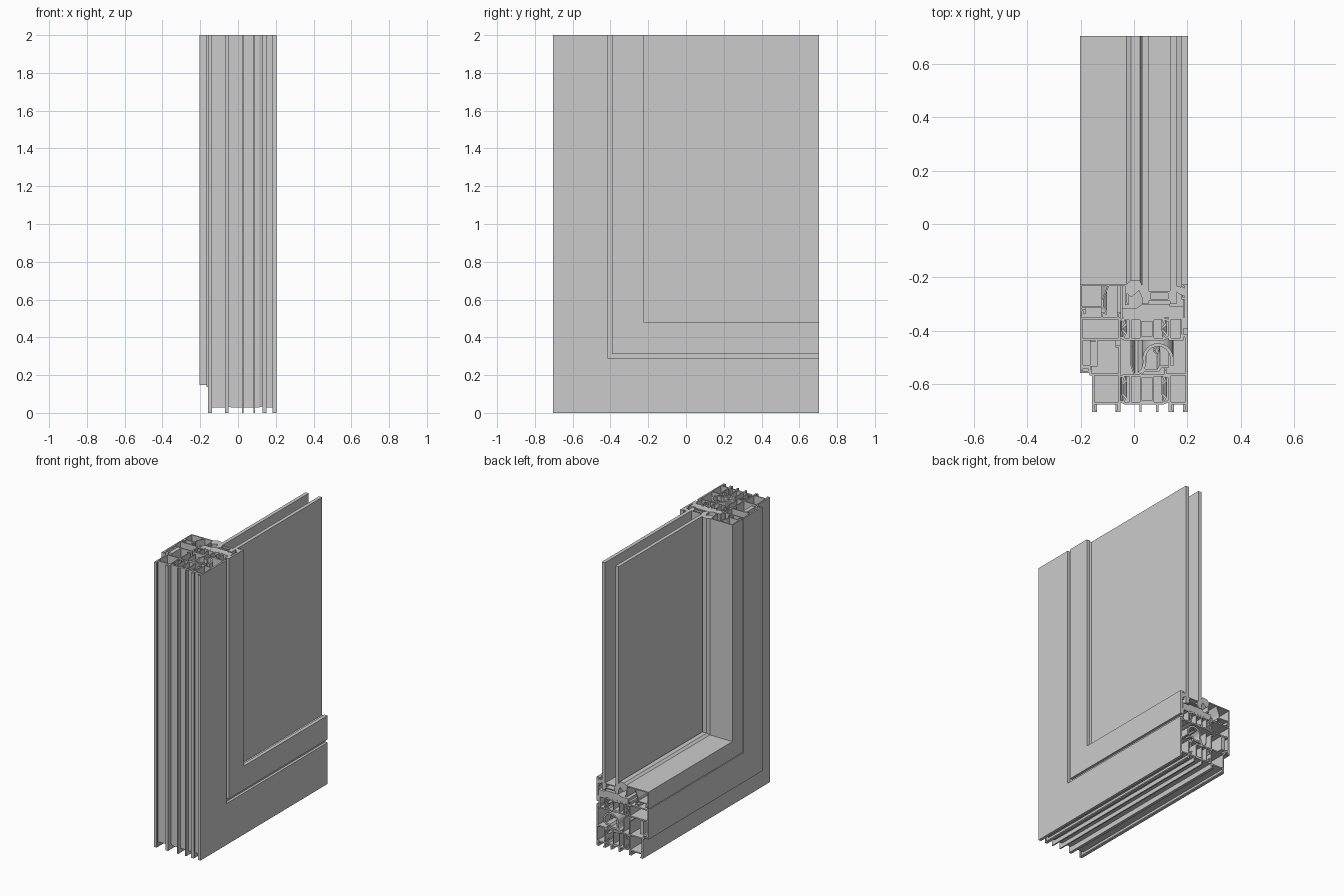
import bpy, bmesh, math
from mathutils import Vector

if "Cube" in bpy.data.objects:
    bpy.data.objects.remove(bpy.data.objects["Cube"])

H, TOP = 0.705, 2.0   # half depth in y, height


def ring(bm, pts):
    """Three copies of a section loop (x, y): jamb end, mitre, sill end."""
    return [[bm.verts.new((x, y, TOP)) for x, y in pts],
            [bm.verts.new((x, y, y + H)) for x, y in pts],
            [bm.verts.new((x, H, y + H)) for x, y in pts]]


def skin(bm, r):
    n = len(r[0])
    for a, b in ((r[0], r[1]), (r[1], r[2])):
        for i in range(n):
            j = (i + 1) % n
            bm.faces.new((a[i], a[j], b[j], b[i]))


def solid(bm, pts):
    r = ring(bm, pts)
    skin(bm, r)
    bm.faces.new(r[0])
    bm.faces.new(r[2])


def box_pts(x0, x1, y0, y1):
    return [(x0, y0), (x1, y0), (x1, y1), (x0, y1)]


def bar(bm, *b):
    solid(bm, box_pts(*b))


def tube(bm, x0, x1, y0, y1, t=0.009):
    """Hollow rectangular chamber."""
    o = ring(bm, box_pts(x0, x1, y0, y1))
    i = ring(bm, box_pts(x0 + t, x1 - t, y0 + t, y1 - t))
    skin(bm, o)
    skin(bm, i)
    for e in (0, 2):
        for k in range(4):
            m = (k + 1) % 4
            bm.faces.new((o[e][k], o[e][m], i[e][m], i[e][k]))


def ribbon(bm, pts, t=0.008):
    """Thin wall following an open polyline."""
    p = [Vector(q) for q in pts]
    left, right = [], []
    for k, q in enumerate(p):
        d0 = (q - p[k - 1]).normalized() if k else (p[1] - q).normalized()
        d1 = (p[k + 1] - q).normalized() if k < len(p) - 1 else d0
        n0, n1 = Vector((-d0.y, d0.x)), Vector((-d1.y, d1.x))
        n = (n0 + n1).normalized()
        n *= t / 2 / max(n.dot(n0), 0.4)
        left.append(tuple(q + n))
        right.append(tuple(q - n))
    solid(bm, left + right[::-1])


def arc(cx, cy, r, a0, a1, n=10):
    return [(cx + r * math.cos(math.radians(a0 + (a1 - a0) * i / n)),
             cy + r * math.sin(math.radians(a0 + (a1 - a0) * i / n))) for i in range(n + 1)]


def part(name, build):
    bm = bmesh.new()
    build(bm)
    bmesh.ops.recalc_face_normals(bm, faces=bm.faces)
    me = bpy.data.meshes.new(name)
    bm.to_mesh(me)
    bm.free()
    ob = bpy.data.objects.new(name, me)
    bpy.context.collection.objects.link(ob)
    return ob


# Fixed frame: two metal chambers, feet and rebate flanges
def outer_frame(bm):
    tube(bm, -0.158, -0.05, -0.677, -0.56)
    tube(bm, 0.13, 0.203, -0.677, -0.56)
    for x in (-0.158, -0.062, 0.13, 0.191):
        bar(bm, x, x + 0.012, -H, -0.677)
    for x, s in ((-0.146, 1), (-0.062, -1), (0.142, 1), (0.191, -1)):
        bar(bm, min(x, x + s * .008), max(x, x + s * .008), -H, -0.697)
    bar(bm, 0.191, 0.203, -0.56, -0.415)
    ribbon(bm, [(0.191, -0.419), (0.178, -0.419), (0.178, -0.43)])
    ribbon(bm, [(-0.158, -0.564), (-0.163, -0.564), (-0.163, -0.545)])
    ribbon(bm, [(-0.054, -0.56), (-0.054, -0.46), (-0.07, -0.46)])
    ribbon(bm, [(0.13, -0.564), (0.118, -0.564), (0.118, -0.55)], 0.007)


# Insulating strips, the same arrangement in frame and sash
def breaks(bm, y0, y1):
    for y, s in ((y0, 1), (y1, -1)):
        ribbon(bm, [(-0.05, y + s * .012), (-0.035, y + s * .005), (0.11, y + s * .005),
                    (0.13, y + s * .012)], 0.009)
        for x in (-0.04, 0.11):
            ribbon(bm, [(x, y + s * .01), (x + .008, y + s * .028), (x - .004, y + s * .04)], 0.008)
    tube(bm, 0.022, 0.075, y0 + .01, y1 - .01, 0.006)
    bar(bm, -0.016, -0.010, y0 + .01, y1 - .01)


def frame_breaks(bm):
    breaks(bm, -0.677, -0.562)
    for x in (0.02, 0.082):
        bar(bm, x, x + 0.009, -H, -0.67)


# Moving sash: chambers, overlap leg and glazing upstand
def sash(bm):
    tube(bm, -0.203, -0.05, -0.437, -0.35)
    tube(bm, 0.13, 0.185, -0.437, -0.35)
    bar(bm, -0.203, -0.192, -0.55, -0.437)
    ribbon(bm, [(-0.203, -0.533), (-0.168, -0.533), (-0.168, -0.551)])
    bar(bm, 0.185, 0.203, -0.392, -0.35)
    bar(bm, 0.19, 0.203, -0.35, -0.225)
    ribbon(bm, [(0.19, -0.229), (0.181, -0.229), (0.181, -0.24)], 0.007)
    ribbon(bm, [(0.19, -0.28), (0.181, -0.28), (0.181, -0.27)], 0.007)
    for x in (-0.12, -0.06):
        ribbon(bm, [(x, -0.35), (x, -0.335), (x + .012, -0.335)], 0.007)
    ribbon(bm, [(-0.14, -0.437), (-0.14, -0.535)], 0.007)


# Removable glazing bead on the room side
def bead(bm):
    ribbon(bm, [(-0.185, -0.338), (-0.185, -0.322), (-0.199, -0.322), (-0.199, -0.229),
                (-0.03, -0.229), (-0.03, -0.30), (-0.02, -0.30)])
    ribbon(bm, [(-0.095, -0.229), (-0.118, -0.285), (-0.118, -0.312), (-0.195, -0.312)], 0.006)
    ribbon(bm, [(-0.118, -0.312), (-0.105, -0.325), (-0.105, -0.34)], 0.007)
    bar(bm, -0.203, -0.195, -0.345, -0.32)


# Rubber seals
def glazing_seals(bm):
    solid(bm, [(-0.028, -0.225), (-0.012, -0.212), (0.022, -0.212), (0.03, -0.23),
               (0.03, -0.275), (0.018, -0.25), (-0.01, -0.275), (-0.027, -0.26)])
    solid(bm, [(0.16, -0.232), (0.19, -0.24), (0.19, -0.27), (0.172, -0.265), (0.16, -0.255)])


def stop_seals(bm):
    tube(bm, -0.203, -0.166, -0.558, -0.536, 0.006)
    bar(bm, -0.165, -0.142, -0.535, -0.44)


def centre_seal(bm):
    ribbon(bm, [(0.03, -0.56), (0.04, -0.52)] + arc(0.09, -0.505, 0.052, 175, 0)
           + [(0.142, -0.53)], 0.012)
    ribbon(bm, arc(0.085, -0.475, 0.009, 0, 340, 10), 0.006)
    ribbon(bm, [(0.02, -0.56), (0.03, -0.55), (0.09, -0.55), (0.10, -0.535), (0.13, -0.535)], 0.012)
    ribbon(bm, [(0.0, -0.56), (-0.01, -0.53), (-0.01, -0.46)], 0.006)


# Insulating bridge under the glass edge
def glazing_bridge(bm):
    solid(bm, [(-0.045, -0.35), (0.185, -0.35), (0.185, -0.31), (0.135, -0.31), (0.135, -0.302),
               (0.03, -0.302), (0.01, -0.315), (-0.045, -0.315)])


# Edge spacer between the panes
def spacer(bm):
    tube(bm, 0.055, 0.135, -0.288, -0.252, 0.007)


part("outer_frame", outer_frame)
part("frame_thermal_breaks", frame_breaks)
part("sash", sash)
part("sash_thermal_breaks", lambda bm: breaks(bm, -0.437, -0.35))
part("glazing_bead", bead)
part("glazing_seals", glazing_seals)
part("stop_seals", stop_seals)
part("centre_seal", centre_seal)
part("glazing_bridge", glazing_bridge)
part("glass_spacer", spacer)


# Two glass panes filling the corner
def pane(name, x0, x1):
    def build(bm):
        bmesh.ops.create_cube(bm, size=1)
        for v in bm.verts:
            v.co = (x1 if v.co.x > 0 else x0, H if v.co.y > 0 else -0.30,
                    TOP if v.co.z > 0 else H - 0.30)
    part(name, build)


pane("inner_glass_pane", 0.03, 0.055)
pane("outer_glass_pane", 0.135, 0.16)
